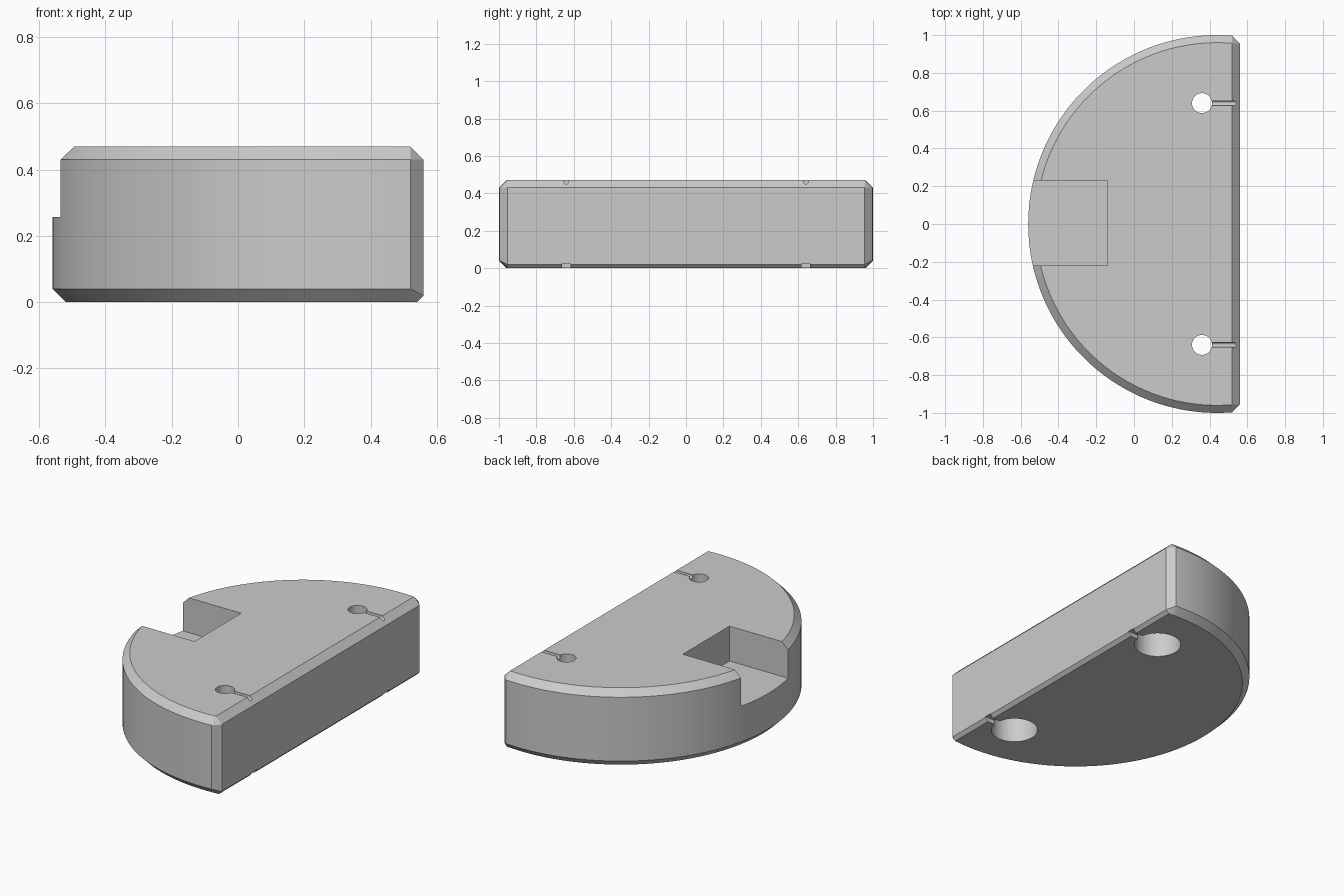
import bpy, bmesh
from math import asin, sin, cos, pi, radians
from mathutils import Matrix

cube = bpy.data.objects.get("Cube")
if cube:
    bpy.data.objects.remove(cube, do_unlink=True)

HEIGHT, FLAT_X, CENTRE_X, RADIUS = 0.47, 0.56, 0.44, 1.0
CHAMFER, LOW_CHAMFER = 0.04, 0.02
CORNER_X = FLAT_X - CHAMFER
SEGMENTS = 120

grey = bpy.data.materials.new("plain grey")
grey.use_nodes = True
grey.diffuse_color = (0.6, 0.6, 0.6, 1)
grey.node_tree.nodes["Principled BSDF"].inputs["Base Color"].default_value = grey.diffuse_color


def make_object(name, bm):
    bmesh.ops.recalc_face_normals(bm, faces=bm.faces[:])
    mesh = bpy.data.meshes.new(name)
    bm.to_mesh(mesh)
    bm.free()
    mesh.materials.append(grey)
    obj = bpy.data.objects.new(name, mesh)
    bpy.context.collection.objects.link(obj)
    return obj


def outline(radius, flat_x, flat_y, arc_z, flat_z):
    """D-shaped ring: curved side, then the two ends of the flat side."""
    over = asin((CORNER_X - CENTRE_X) / radius)
    start, sweep = pi / 2 - over, pi + 2 * over
    angles = [start + sweep * i / SEGMENTS for i in range(SEGMENTS + 1)]
    ring = [(CENTRE_X + radius * cos(a), radius * sin(a), arc_z) for a in angles]
    return ring + [(flat_x, -flat_y, flat_z), (flat_x, flat_y, flat_z)]


# Half-disc body with chamfered rims and corners
inner = RADIUS - CHAMFER
inner_y = (inner ** 2 - (CORNER_X - CENTRE_X) ** 2) ** 0.5
rings = [
    outline(inner, FLAT_X - LOW_CHAMFER, inner_y, 0, 0),
    outline(RADIUS, FLAT_X, 0.955, CHAMFER, LOW_CHAMFER),
    outline(RADIUS, FLAT_X, 0.955, HEIGHT - CHAMFER, HEIGHT - CHAMFER),
    outline(inner, CORNER_X, inner_y, HEIGHT, HEIGHT),
]
bm = bmesh.new()
loops = [[bm.verts.new(p) for p in ring] for ring in rings]
for low, high in zip(loops, loops[1:]):
    for i in range(len(low)):
        j = (i + 1) % len(low)
        bm.faces.new((low[i], low[j], high[j], high[i]))
bm.faces.new(loops[0])
bm.faces.new(loops[-1])
bmesh.ops.remove_doubles(bm, verts=bm.verts[:], dist=0.0001)
body = make_object("half_disc_body", bm)


def cut(cutter):
    cutter.hide_render = True
    mod = body.modifiers.new("cut", "BOOLEAN")
    mod.operation, mod.solver, mod.object = "DIFFERENCE", "EXACT", cutter
    bpy.ops.object.select_all(action="DESELECT")
    bpy.context.view_layer.objects.active = body
    body.select_set(True)
    bpy.ops.object.modifier_apply(modifier=mod.name)
    bpy.data.objects.remove(cutter, do_unlink=True)


def cut_box(name, x, y, z):
    bm = bmesh.new()
    place = Matrix.Translation([(a + b) / 2 for a, b in (x, y, z)])
    size = Matrix.Diagonal([b - a for a, b in (x, y, z)] + [1])
    bmesh.ops.create_cube(bm, size=1, matrix=place @ size)
    cut(make_object(name, bm))


def cut_cylinder(name, radius, length, centre, segments, along_x=False):
    bm = bmesh.new()
    turn = Matrix.Rotation(pi / 2 if along_x else 0, 4, "Y")
    bmesh.ops.create_cone(bm, cap_ends=True, segments=segments, radius1=radius,
                          radius2=radius, depth=length,
                          matrix=Matrix.Translation(centre) @ turn)
    cut(make_object(name, bm))


# Open notch in the curved side
cut_box("notch_cutter", (-0.8, -0.14), (-0.22, 0.23), (0.257, 0.6))

# Stepped holes, each with a fine groove above and a wider slot below
for y in (-0.64, 0.64):
    cut_cylinder("wide_hole_cutter", 0.133, 0.6, (0.36, y, 0), 64)
    cut_cylinder("narrow_hole_cutter", 0.053, 1.2, (0.36, y, 0.3), 48)
    cut_cylinder("groove_cutter", 0.0125, 0.18, (0.45, y, 0.461), 16, True)
    cut_box("groove_top_cutter", (0.36, 0.54), (y - 0.0125, y + 0.0125), (0.461, 0.55))
    cut_box("slot_cutter", (0.4, 0.7), (y - 0.0225, y + 0.0225), (-0.1, 0.025))

# Smooth the curves and keep the chamfer edges crisp
bpy.context.view_layer.objects.active = body
body.select_set(True)
bpy.ops.object.shade_smooth_by_angle(angle=radians(25))
